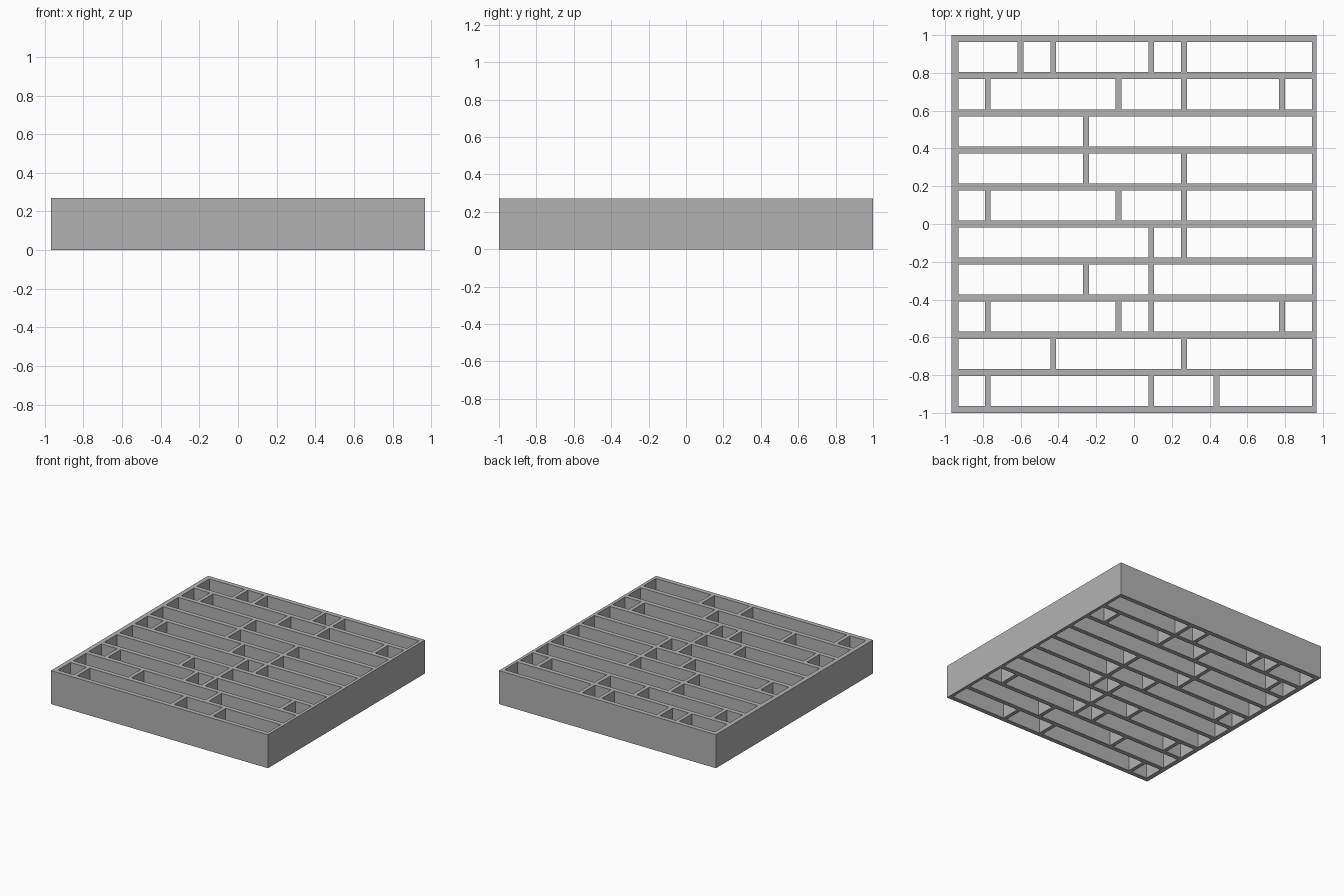
import bpy
import bmesh
from mathutils import Matrix, Vector

WIDTH, DEPTH, HEIGHT = 1.934, 2.0, 0.27
RAIL = 0.0373            # thickness of the long walls
ROW = 0.159              # clear depth of one channel
DIVIDER = 0.031          # thickness of the short cross walls
LEFT, RIGHT = -0.93, 0.942
FIRST, PITCH = -0.774, 0.1731

# Slots holding a divider, one entry per channel from back to front
DIVIDERS = [(1, 2, 5, 6), (0, 4, 6, 9), (3,), (3, 6), (0, 4, 6),
            (5, 6), (3, 5), (0, 4, 5, 9), (2, 6), (0, 5, 7)]

if "Cube" in bpy.data.objects:
    bpy.data.objects.remove(bpy.data.objects["Cube"], do_unlink=True)


def add_box(bm, x0, x1, y0, y1, z0, z1):
    centre = Vector((x0 + x1, y0 + y1, z0 + z1)) / 2
    size = Matrix.Diagonal((x1 - x0, y1 - y0, z1 - z0, 1))
    bmesh.ops.create_cube(bm, size=1, matrix=Matrix.Translation(centre) @ size)


def make_object(name, bm):
    mesh = bpy.data.meshes.new(name)
    bm.to_mesh(mesh)
    bm.free()
    obj = bpy.data.objects.new(name, mesh)
    bpy.context.collection.objects.link(obj)
    return obj


# Solid block
bm = bmesh.new()
add_box(bm, -WIDTH / 2, WIDTH / 2, -DEPTH / 2, DEPTH / 2, 0, HEIGHT)
tray = make_object("divided_tray", bm)

# Open compartments between the dividers of every channel
bm = bmesh.new()
for row, slots in enumerate(DIVIDERS):
    back = DEPTH / 2 - RAIL - row * (RAIL + ROW)
    start = LEFT
    for slot in slots:
        x = FIRST + slot * PITCH
        add_box(bm, start, x - DIVIDER / 2, back - ROW, back, -0.1, HEIGHT + 0.1)
        start = x + DIVIDER / 2
    add_box(bm, start, RIGHT, back - ROW, back, -0.1, HEIGHT + 0.1)
cutter = make_object("compartment_cutter", bm)
cutter.hide_render = True

# Cut the compartments right through the block
cut = tray.modifiers.new("compartments", 'BOOLEAN')
cut.operation = 'DIFFERENCE'
cut.solver = 'EXACT'
cut.object = cutter
bpy.context.view_layer.objects.active = tray
bpy.ops.object.modifier_apply(modifier=cut.name)
bpy.data.objects.remove(cutter, do_unlink=True)

# Plain grey finish
grey = bpy.data.materials.new("grey")
grey.use_nodes = True
grey.diffuse_color = (0.45, 0.45, 0.45, 1)
grey.node_tree.nodes["Principled BSDF"].inputs["Base Color"].default_value = grey.diffuse_color
tray.data.materials.clear()
tray.data.materials.append(grey)
